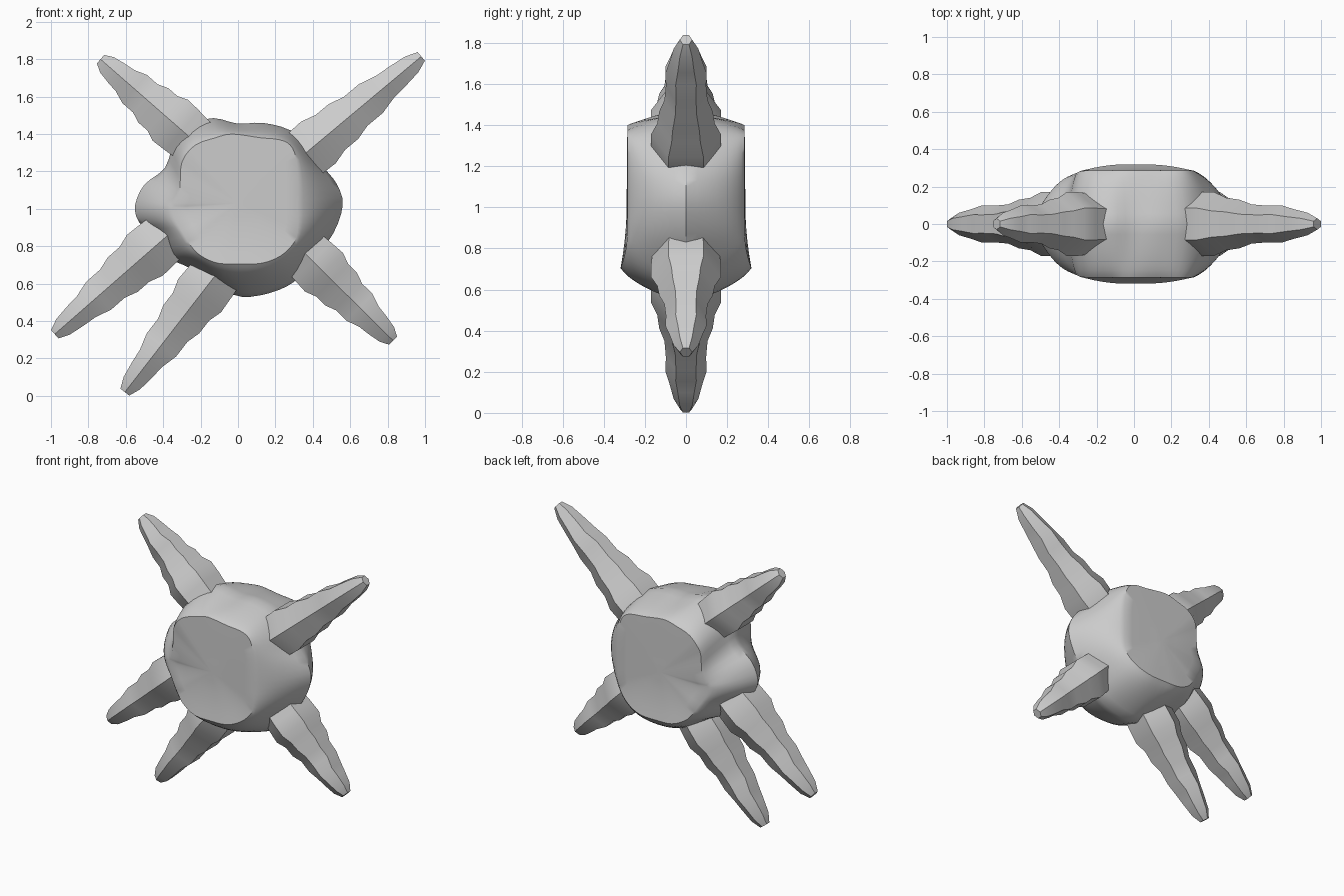
import bpy
import bmesh
from mathutils import Vector
from math import radians

default = bpy.data.objects.get("Cube")
if default:
    bpy.data.objects.remove(default)

grey = bpy.data.materials.new("light_grey")
grey.use_nodes = True
colour = (0.6, 0.6, 0.6, 1.0)
grey.diffuse_color = colour
grey.node_tree.nodes["Principled BSDF"].inputs["Base Color"].default_value = colour


def finish(bm, name, smooth_angle, mirror=False):
    """Turn a bmesh into a shaded object, optionally mirrored front to back."""
    bmesh.ops.recalc_face_normals(bm, faces=bm.faces)
    mesh = bpy.data.meshes.new(name)
    bm.to_mesh(mesh)
    bm.free()
    mesh.materials.append(grey)
    obj = bpy.data.objects.new(name, mesh)
    bpy.context.collection.objects.link(obj)
    bpy.ops.object.select_all(action="DESELECT")
    obj.select_set(True)
    bpy.context.view_layer.objects.active = obj
    if mirror:
        mod = obj.modifiers.new("front_to_back", "MIRROR")
        mod.use_axis = (False, True, False)
        mod.merge_threshold = 0.001
        bpy.ops.object.modifier_apply(modifier=mod.name)
    bpy.ops.object.shade_smooth_by_angle(angle=smooth_angle)
    return obj


def bridge(bm, ring_a, ring_b):
    """Join two closed rings of equal length with quads."""
    count = len(ring_a)
    for i in range(count):
        j = (i + 1) % count
        bm.faces.new((ring_a[i], ring_a[j], ring_b[j], ring_b[i]))


def smooth_loop(points, steps):
    """Closed Catmull-Rom curve through the points."""
    result = []
    count = len(points)
    for i in range(count):
        a, b, c, d = (points[(i + k) % count] for k in (-1, 0, 1, 2))
        for s in range(steps):
            t = s / steps
            result.append(0.5 * (2 * b + (c - a) * t
                                 + (2 * a - 5 * b + 4 * c - d) * t * t
                                 + (3 * b - a - 3 * c + d) * t ** 3))
    return result


# Body: widest outline, and the outline of the flatter front panel (x, z)
rim = [(.56, 1.02), (.53, 1.13), (.46, 1.22), (.38, 1.33), (.28, 1.42),
       (.13, 1.46), (0, 1.455), (-.13, 1.485), (-.25, 1.45), (-.34, 1.36),
       (-.39, 1.22), (-.5, 1.13), (-.55, 1.02), (-.53, .93), (-.45, .86),
       (-.37, .74), (-.25, .68), (-.1, .58), (.02, .53), (.17, .55),
       (.3, .61), (.4, .72), (.51, .87)]
panel = [(.32, 1), (.32, 1.15), (.31, 1.27), (.28, 1.34), (.22, 1.37),
         (.12, 1.38), (-.03, 1.4), (-.12, 1.38), (-.23, 1.34), (-.3, 1.25),
         (-.31, 1.12), (-.33, 1.03), (-.35, 1), (-.34, .95), (-.3, .88),
         (-.25, .8), (-.2, .75), (-.11, .71), (.01, .705), (.13, .71),
         (.23, .75), (.3, .82), (.32, .9)]


def panel_depth(point):
    """The panel swells at the bottom and recedes at the right-hand lobe."""
    swell = max(0, (0.88 - point.y) / 0.18)
    recede = max(0, (-0.28 - point.x) / 0.07)
    return 0.285 + 0.035 * swell ** 2 - 0.03 * recede


def build_body():
    bm = bmesh.new()
    outer = smooth_loop([Vector(p) for p in rim], 3)
    inner = smooth_loop([Vector(p) for p in panel], 3)
    middle = Vector((0, 1.03))
    rings = []
    # Rounded flank from the rim to the panel
    for k in range(8, -1, -1):
        s = k / 8
        fall = 1 - 0.35 * s - 0.65 * s * s
        ring = []
        for a, b in zip(inner, outer):
            p = a.lerp(b, s)
            ring.append(bm.verts.new((p.x, -panel_depth(a) * fall, p.y)))
        rings.append(ring)
    # Panel closing in on its middle
    for scale in (0.8, 0.6, 0.4, 0.2):
        ring = []
        for a in inner:
            p = middle.lerp(a, scale)
            y = -0.288 + (0.288 - panel_depth(a)) * scale ** 2
            ring.append(bm.verts.new((p.x, y, p.y)))
        rings.append(ring)
    for ring_a, ring_b in zip(rings, rings[1:]):
        bridge(bm, ring_a, ring_b)
    hub = bm.verts.new((middle.x, -0.29, middle.y))
    last = rings[-1]
    for i, v in enumerate(last):
        bm.faces.new((v, last[(i + 1) % len(last)], hub))
    return finish(bm, "body", radians(40), mirror=True)


# Spike: fraction from tip to base, half height, half depth
spike_profile = [(0, .03, .03), (.08, .055, .06), (.2, .068, .08),
                 (.3, .075, .1), (.42, .1, .098), (.55, .1, .105),
                 (.65, .122, .13), (.76, .122, .14), (.86, .145, .17),
                 (1, .14, .17), (1.2, .13, .16)]


def build_spike(name, base, tip):
    """Hexagonal tapering spike lying in the x-z plane."""
    bm = bmesh.new()
    base = Vector((base[0], 0, base[1]))
    tip = Vector((tip[0], 0, tip[1]))
    along = (base - tip).normalized()
    up = Vector((-along.z, 0, along.x))
    side = Vector((0, 1, 0))
    hexagon = [(1, .5), (0, 1), (-1, .5), (-1, -.5), (0, -1), (-1 + 2, -.5)]
    rings = []
    for t, height, depth in spike_profile:
        centre = tip.lerp(base, t)
        rings.append([bm.verts.new(centre + up * height * h + side * depth * d)
                      for h, d in hexagon])
    for ring_a, ring_b in zip(rings, rings[1:]):
        bridge(bm, ring_a, ring_b)
    bm.faces.new(rings[0])
    bm.faces.new(rings[-1])
    return finish(bm, name, radians(35))


build_body()
build_spike("upper_left_spike", (.34, 1.28), (.98, 1.815))
build_spike("upper_right_spike", (-.3, 1.42), (-.735, 1.8))
build_spike("lower_left_spike", (.4, .72), (.83, .295))
build_spike("lower_right_spike", (-.42, .82), (-.98, .33))
build_spike("bottom_spike", (-.14, .62), (-.605, .02))
